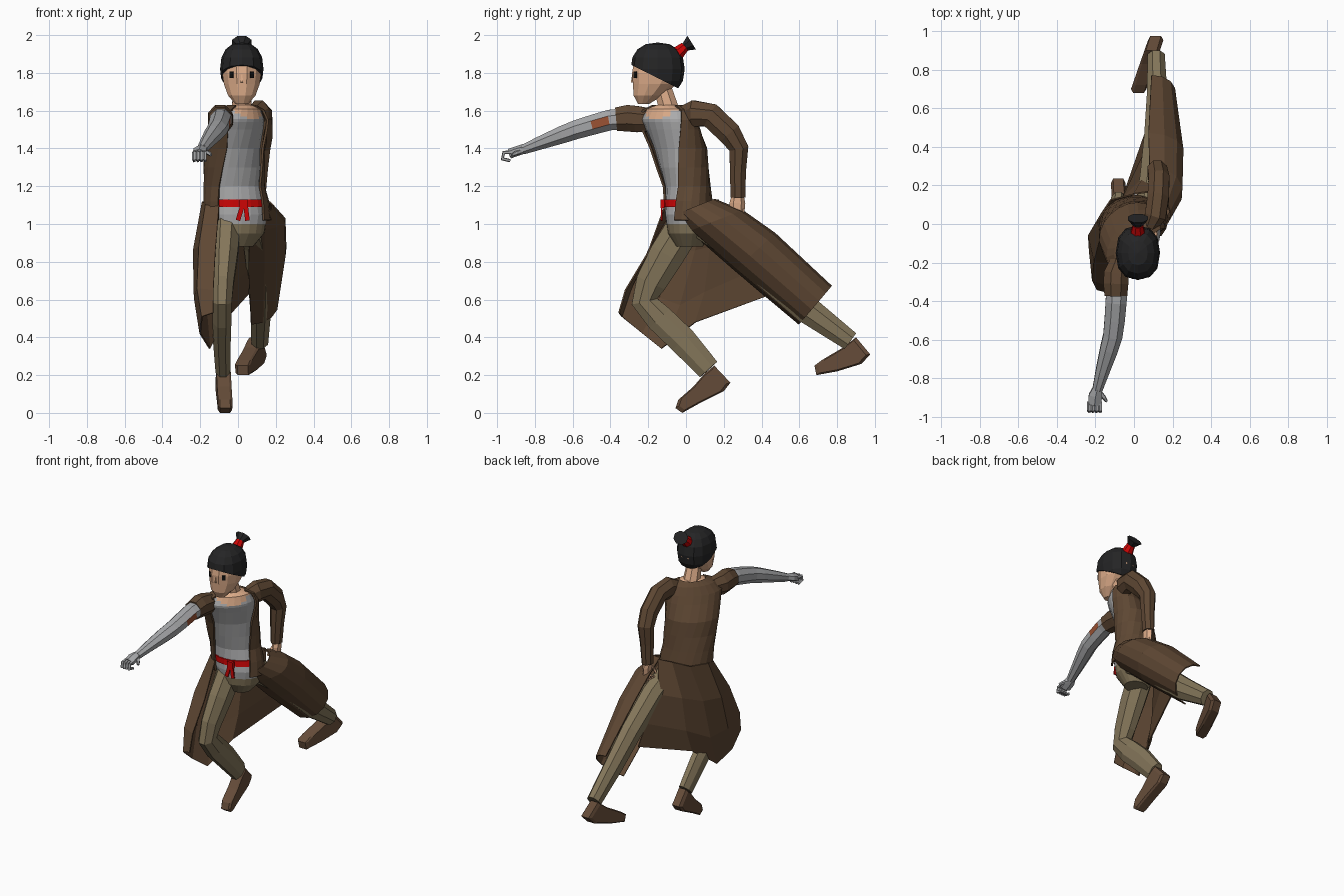
import bpy, bmesh, math
from mathutils import Vector as V, Matrix

if "Cube" in bpy.data.objects:
    bpy.data.objects.remove(bpy.data.objects["Cube"])


def material(name, r, g, b):
    m = bpy.data.materials.new(name)
    m.diffuse_color = [(c / 255 / 12.92 if c < 11 else ((c / 255 + .055) / 1.055) ** 2.4)
                       for c in (r, g, b)] + [1]
    m.use_nodes = True
    m.node_tree.nodes["Principled BSDF"].inputs["Base Color"].default_value = m.diffuse_color
    return m


COAT = material("coat brown", 94, 71, 51)
PANTS = material("trouser khaki", 132, 118, 90)
BOOT = material("boot brown", 101, 76, 57)
SHIRT = material("shirt grey", 172, 172, 173)
METAL = material("arm grey", 166, 167, 169)
SKIN = material("skin", 222, 173, 138)
HAIR = material("hair black", 36, 36, 37)
RED = material("red cloth", 205, 5, 5)
RUST = material("rust", 155, 82, 52)
EYE = material("eye black", 18, 18, 18)


def finish(bm, name, mats, rule=None):
    for f in bm.faces:
        f.material_index = rule(f.calc_center_median(), f.normal) if rule else 0
    me = bpy.data.meshes.new(name)
    bm.to_mesh(me)
    bm.free()
    ob = bpy.data.objects.new(name, me)
    bpy.context.collection.objects.link(ob)
    for m in mats:
        me.materials.append(m)
    return ob


def skin_rows(name, rows, mats, closed=True, rule=None, thick=0):
    """Bridge rows of points; closed rows get end caps, open ones become cloth."""
    bm = bmesh.new()
    g = [[bm.verts.new(p) for p in row] for row in rows]
    n = len(g[0])
    for a, b in zip(g, g[1:]):
        for i in range(n if closed else n - 1):
            j = (i + 1) % n
            bm.faces.new((a[i], a[j], b[j], b[i]))
    if closed:
        bm.faces.new(g[0][::-1])
        bm.faces.new(g[-1])
    bmesh.ops.recalc_face_normals(bm, faces=bm.faces)
    bm.normal_update()
    ob = finish(bm, name, mats, rule)
    if thick:
        s = ob.modifiers.new("cloth", 'SOLIDIFY')
        s.thickness, s.offset = thick, 0
    return ob


def tube(name, pts, mats, sides=8, rule=None):
    """Limb along points (x, y, z, radius in x, radius across)."""
    c = [V(p[:3]) for p in pts]
    rows = []
    for k, p in enumerate(pts):
        t = (c[min(k + 1, len(c) - 1)] - c[max(k - 1, 0)]).normalized()
        u = (V((1, 0, 0)) - t * t.x).normalized()
        v = t.cross(u)
        ang = [(i + .5) * math.tau / sides for i in range(sides)]
        rows.append([c[k] + u * p[3] * math.cos(a) + v * p[-1] * math.sin(a) for a in ang])
    return skin_rows(name, rows, mats, rule=rule)


def box(name, loc, size, mat, rot=(0, 0, 0)):
    bm = bmesh.new()
    bmesh.ops.create_cube(bm, size=1, matrix=Matrix.Diagonal((*size, 1)))
    ob = finish(bm, name, [mat])
    ob.location, ob.rotation_euler = loc, rot
    return ob


# Torso section: z, centre x, centre y, half width, half depth, twist
BODY = [(.88, 0, .02, .08, .07, 5), (.95, 0, .015, .14, .11, 8), (1.05, 0, .01, .158, .12, 10),
        (1.2, -.02, 0, .143, .105, 20), (1.4, -.02, -.04, .15, .115, 38),
        (1.55, .01, -.1, .16, .1, 48), (1.61, .02, -.1, .125, .075, 50), (1.63, .02, -.1, .06, .05, 50)]


def body_ring(z, scale, angles):
    for lo, hi in zip(BODY, BODY[1:]):
        if lo[0] <= z <= hi[0]:
            t = (z - lo[0]) / (hi[0] - lo[0])
            _, cx, cy, a, b, w = [p + (q - p) * t for p, q in zip(lo, hi)]
            break
    w = math.radians(w)
    u, f = V((math.cos(w), math.sin(w), 0)), V((math.sin(w), -math.cos(w), 0))
    return [V((cx, cy, z)) + u * a * scale * math.sin(math.radians(d))
            + f * b * scale * math.cos(math.radians(d)) for d in angles]


def torso_colour(c, n):
    """Trousers below, skin above a V-shaped neckline."""
    side = abs((c.x - .015) * .67 + (c.y + .1) * .74)
    return 1 if c.z < 1 else 2 if c.z > 1.54 + .55 * side else 0


full = [i * 18 for i in range(20)]
skin_rows("torso", [body_ring(z, 1, full) for z in
                    (.88, .95, 1, 1.05, 1.2, 1.3, 1.4, 1.5, 1.54, 1.555, 1.57, 1.585, 1.6, 1.61, 1.63)],
          [SHIRT, PANTS, SKIN], rule=torso_colour)
skin_rows("belt", [body_ring(z, 1.05, full) for z in (1.09, 1.13)], [RED])
box("belt_knot", (.03, -.125, 1.108), (.045, .02, .045), RED)
for x, tilt in ((.012, .3), (.045, -.12)):
    box("belt_tail", (x, -.128, 1.06), (.024, .009, .085), RED, (0, tilt, 0))

# Coat: body with an open front that widens at the shoulders, then two flying skirt panels
coat_rows = []
for z in (1.02, 1.12, 1.2, 1.3, 1.4, 1.5, 1.55, 1.6, 1.625):
    gap = 45 + 20 * max(0, (z - 1.4) / .225)
    coat_rows.append(body_ring(z, 1.13, [gap + (360 - 2 * gap) * i / 15 for i in range(16)]))
skin_rows("coat_body", coat_rows, [COAT], closed=False, thick=.012)
right_panel = [
    [(-.1, -.11, 1.1), (-.17, -.06, 1.1), (-.187, .02, 1.12), (-.12, .125, 1.12), (0, .155, 1.13), (.1, .17, 1.13)],
    [(-.12, -.2, .85), (-.205, -.19, .88), (-.235, -.06, .86), (-.17, .05, .86), (-.06, .13, .88), (.05, .24, .92)],
    [(-.13, -.32, .65), (-.215, -.29, .66), (-.23, -.14, .61), (-.17, -.03, .57), (-.07, .1, .64), (.055, .37, .76)],
    [(-.13, -.355, .53), (-.19, -.34, .51), (-.2, -.23, .42), (-.15, -.13, .34), (-.08, .05, .48), (.055, .46, .63)]]
skin_rows("coat_right_panel", right_panel, [COAT], closed=False, thick=.008)
left_panel = []
for lo, hi, x0, bulge in [((-.06, 1.05), (.15, 1.13), .08, .095), ((.02, .965), (.3, 1.07), .06, .18),
                          ((.26, .755), (.47, .95), .055, .19), ((.6, .47), (.77, .67), .07, .13)]:
    lo, hi = V((x0, *lo)), V((x0 + .02, *hi))
    left_panel.append([(lo + hi) / 2 - (hi - lo) / 2 * math.cos(a) + V((bulge * math.sin(a), 0, 0))
                       for a in [math.pi * i / 7 for i in range(8)]])
skin_rows("coat_left_panel", left_panel, [COAT], closed=False, thick=.008)

# Sleeves and arms
tube("right_sleeve", [(-.07, -.18, 1.55, .05, .065), (-.092, -.26, 1.555, .07, .075), (-.094, -.31, 1.56, .07, .076),
                      (-.094, -.37, 1.555, .064, .067)], [COAT])
tube("left_sleeve", [(.08, -.01, 1.57, .04, .06), (.11, .04, 1.585, .06, .075), (.125, .13, 1.575, .06, .07),
                     (.13, .23, 1.48, .058, .068), (.12, .28, 1.4, .055), (.115, .275, 1.28, .046),
                     (.11, .275, 1.14, .038, .042)], [COAT])
tube("right_arm", [(-.085, -.3, 1.56, .06), (-.093, -.405, 1.55, .059), (-.1, -.495, 1.525, .057),
                   (-.11, -.58, 1.5, .054), (-.13, -.65, 1.475, .05), (-.165, -.77, 1.43, .038),
                   (-.19, -.86, 1.395, .028)], [METAL, RUST],
     rule=lambda c, n: int(n.x > .85 and -.495 < c.y < -.405))

# Hands: palm, curled fingers, thumb
tube("right_palm", [(-.19, -.85, 1.4, .026), (-.2, -.89, 1.388, .04, .026), (-.205, -.935, 1.372, .038, .026)], [METAL], 6)
tube("left_palm", [(.11, .275, 1.16, .03), (.115, .272, 1.11, .025, .042), (.115, .27, 1.07, .022, .04)], [SKIN], 6)
for i in range(4):
    x, y = -.232 + .019 * i, .24 + .02 * i
    tube("right_finger", [(x, -.92, 1.38, .011), (x, -.965, 1.378, .011), (x, -.972, 1.345, .011), (x, -.93, 1.335, .009)], [METAL], 5)
    tube("left_finger", [(.118, y, 1.08, .01), (.115, y, 1.04, .01), (.1, y, 1.028, .01), (.08, y, 1.04, .008)], [SKIN], 5)
tube("right_thumb", [(-.18, -.87, 1.385, .013), (-.155, -.9, 1.375, .012), (-.142, -.92, 1.365, .008)], [METAL], 5)
tube("left_thumb", [(.1, .25, 1.11, .012), (.09, .225, 1.08, .011), (.08, .22, 1.055, .008)], [SKIN], 5)

# Trouser legs
tube("right_trouser", [(-.06, 0, 1.0, .08, .1), (-.07, -.1, .84, .075, .1), (-.08, -.185, .69, .062, .088),
                       (-.085, -.22, .59, .056, .075), (-.085, -.14, .5, .054, .08), (-.085, -.02, .385, .05, .08),
                       (-.08, .12, .23, .042, .066)], [PANTS])
tube("left_trouser", [(.075, .06, 1.02, .075, .085), (.105, .23, .9, .08, .084), (.12, .45, .715, .072, .08),
                      (.12, .65, .54, .058, .078), (.115, .87, .38, .048, .056)], [PANTS])


def boot(name, profile, x_of_y, half):
    """Side profile (y, z) swept across x, sheared to follow the foot."""
    cy, cz = [sum(p[i] for p in profile) / len(profile) for i in (0, 1)]
    rows = [[(x_of_y(y) + s, cy + (y - cy) * k, cz + (z - cz) * k) for y, z in profile]
            for s, k in ((-half, .86), (-half * .7, 1), (half * .7, 1), (half, .86))]
    skin_rows(name, rows, [BOOT])


boot("right_boot", [(.1, .21), (.15, .25), (.235, .16), (.2, .115), (.07, .05), (-.02, 0), (-.055, .025), (-.04, .07), (.04, .14)],
     lambda y: -.07 - .05 * y, .038)
boot("left_boot", [(.69, .2), (.68, .25), (.72, .28), (.83, .345), (.9, .4), (.975, .31), (.93, .26), (.8, .22)],
     lambda y: .105 + (y - .95) * .3, .04)

# Neck and head
tube("neck", [(.02, -.09, 1.57, .07), (.02, -.095, 1.625, .056), (.02, -.12, 1.71, .05)], [SKIN])
head = [(1.635, -.225, .035, .03), (1.68, -.2, .075, .08), (1.74, -.165, .098, .12), (1.8, -.15, .107, .14),
        (1.86, -.15, .102, .13), (1.9, -.15, .07, .09)]
skin_rows("head", [[(.02 + rx * math.sin(a), cy - ry * math.cos(a), z)
                    for a in [math.radians(15 + 30 * i) for i in range(12)]] for z, cy, rx, ry in head], [SKIN])
for s in (-1, 1):
    box("eye", (.02 + s * .054, -.268, 1.79), (.022, .007, .034), EYE, (0, 0, s * math.radians(37)))
tube("nose", [(.02, -.282, 1.79, .005), (.02, -.286, 1.75, .01, .008)], [SKIN], 4)

# Hair cap: squarish dome cut by a sloping hairline, with a tied tuft
bm = bmesh.new()
bmesh.ops.create_uvsphere(bm, u_segments=12, v_segments=8, radius=1)
for v in bm.verts:
    v.co = [math.copysign(abs(c) ** .85, c) * r + o
            for c, r, o in zip(v.co, (.115, .143, .141), (.02, -.15, 1.82))]
bmesh.ops.bisect_plane(bm, geom=bm.verts[:] + bm.edges[:] + bm.faces[:], plane_co=(0, -.29, 1.842),
                       plane_no=(0, .5, 1), clear_inner=True)
bmesh.ops.holes_fill(bm, edges=[e for e in bm.edges if e.is_boundary])
bmesh.ops.recalc_face_normals(bm, faces=bm.faces)
finish(bm, "hair_cap", [HAIR])
tube("hair_tie", [(.02, -.065, 1.885, .045), (.02, -.005, 1.94, .028)], [RED])
tube("hair_tuft", [(.02, -.01, 1.935, .022), (.02, .03, 1.96, .056, .046)], [HAIR])
